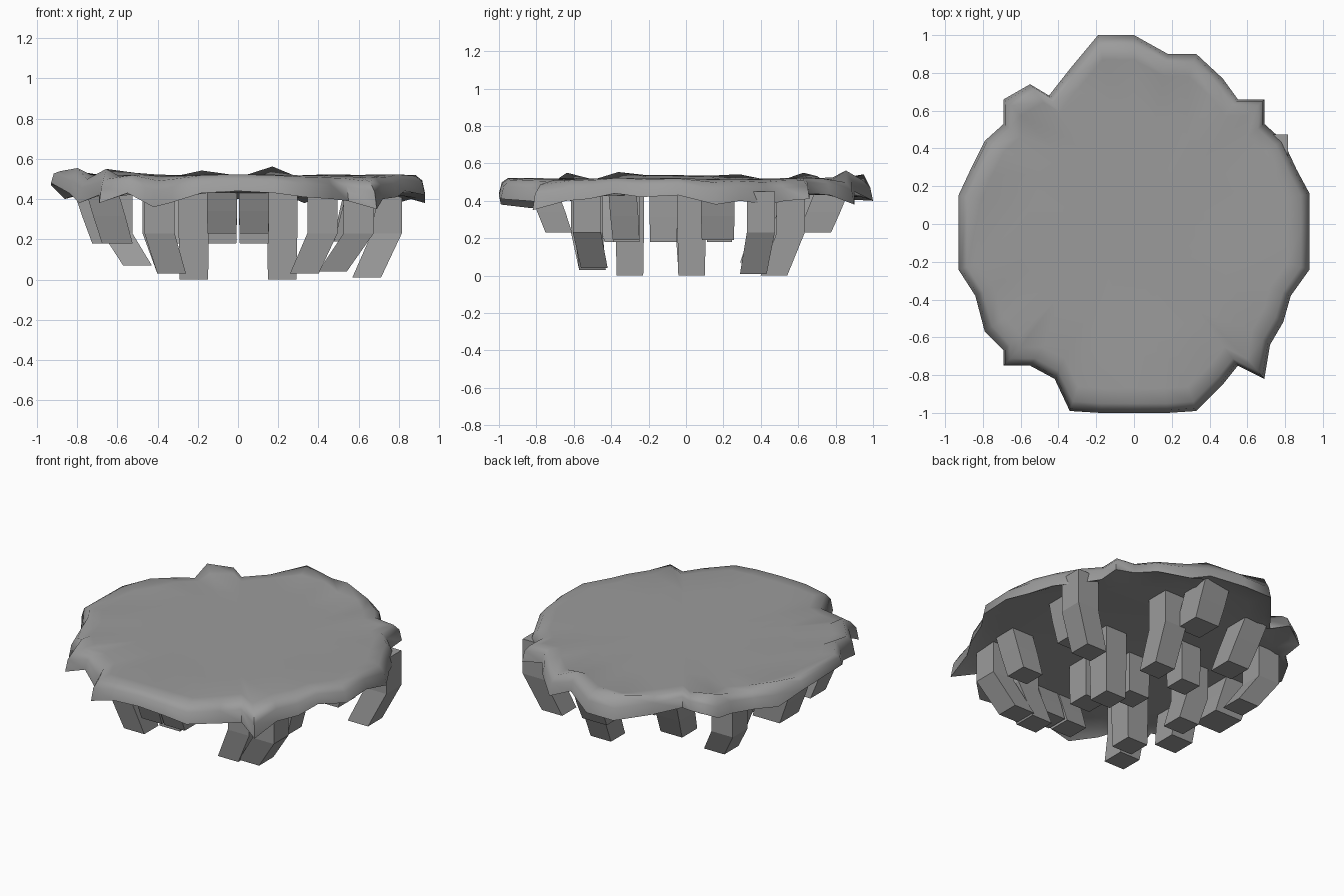
import bpy
import bmesh

default = bpy.data.objects.get("Cube")
if default:
    bpy.data.objects.remove(default, do_unlink=True)

# Single stone colour
stone = bpy.data.materials.new("grey stone")
stone.use_nodes = True
stone.diffuse_color = (0.33, 0.33, 0.33, 1)
stone.node_tree.nodes["Principled BSDF"].inputs["Base Color"].default_value = stone.diffuse_color


def make_object(name, bm):
    """Turn a bmesh into a named stone object with outward normals."""
    bmesh.ops.recalc_face_normals(bm, faces=bm.faces[:])
    mesh = bpy.data.meshes.new(name)
    bm.to_mesh(mesh)
    bm.free()
    mesh.materials.append(stone)
    obj = bpy.data.objects.new(name, mesh)
    bpy.context.collection.objects.link(obj)
    return obj


def loft(bm, rings):
    """Bridge successive closed rings of points and cap both ends."""
    loops = [[bm.verts.new(p) for p in ring] for ring in rings]
    for a, b in zip(loops, loops[1:]):
        for i in range(len(a)):
            j = (i + 1) % len(a)
            bm.faces.new((a[i], a[j], b[j], b[i]))
    bm.faces.new(loops[0])
    bm.faces.new(loops[-1])


# Ragged rim of the slab: x, y and the height of the drooping edge
rim = [
    (-.19, 1, .4), (0, 1, .4), (.18, .9, .45), (.33, .9, .38), (.47, .77, .43),
    (.55, .66, .44), (.69, .66, .41), (.69, .53, .4), (.79, .44, .38), (.86, .29, .4),
    (.93, .16, .38), (.93, -.04, .43), (.93, -.24, .42), (.83, -.38, .44), (.79, -.52, .41),
    (.72, -.64, .4), (.69, -.82, .35), (.55, -.75, .39), (.47, -.85, .4), (.33, -.99, .41),
    (.18, -1, .43), (0, -1, .44), (-.18, -1, .43), (-.34, -.99, .38), (-.42, -.82, .36),
    (-.55, -.75, .43), (-.69, -.75, .38), (-.69, -.67, .42), (-.79, -.57, .38),
    (-.84, -.38, .43), (-.93, -.24, .48), (-.93, .15, .47), (-.86, .3, .4),
    (-.79, .44, .42), (-.69, .53, .4), (-.69, .66, .42), (-.55, .74, .46),
    (-.45, .68, .43), (-.34, .82, .41),
]
# Rim points whose shoulder curls up into a low crest
crests = {0, 2, 27, 29, 32, 35}


def slab_ring(scale, height, follow, lift=0):
    """Scaled copy of the rim whose height partly follows the ragged edge."""
    return [(x * scale, y * scale, height + (z - .42) * follow + lift * (i in crests))
            for i, (x, y, z) in enumerate(rim)]


# Slab: underside, drooping lip, rounded shoulder and nearly flat top
bm = bmesh.new()
loft(bm, [
    slab_ring(.84, .43, 0),
    slab_ring(.95, .43, .6),
    slab_ring(1, .42, 1),
    slab_ring(.985, .485, .7),
    slab_ring(.95, .515, .4, .035),
    slab_ring(.87, .52, .15),
    slab_ring(.6, .517, 0),
    slab_ring(.3, .517, 0),
])
slab = make_object("rock_slab", bm)
bpy.ops.object.select_all(action="DESELECT")
slab.select_set(True)
bpy.context.view_layer.objects.active = slab
bpy.ops.object.shade_smooth_by_angle(angle=1.2)


def square(x, y, z, half):
    """Four corners of a level square."""
    return [(x - half, y - half, z), (x + half, y - half, z),
            (x + half, y + half, z), (x - half, y + half, z)]


def pillar(number, top, knee, foot, half=.075):
    """Hanging square column made of two straight lengths."""
    bm = bmesh.new()
    loft(bm, [square(*top, .45, half), square(*knee, half), square(*foot, half * .95)])
    make_object(f"hanging_pillar_{number}", bm)


# Long pillars, upright to the knee and leaning inward below: top x, y, foot x, y, z
long_pillars = [
    (-.22, -.3, -.22, -.3, 0), (.22, .03, .22, .03, 0), (.74, .4, .64, .36, .01),
    (.42, -.52, .33, -.5, .03), (-.6, .42, -.5, .36, .07), (-.4, .02, -.33, .03, .03),
    (.6, -.53, .47, -.49, .04), (.22, .56, .22, .47, 0), (-.39, -.54, -.33, -.5, .03),
]
for number, (tx, ty, fx, fy, fz) in enumerate(long_pillars, 1):
    pillar(number, (tx, ty), (tx, ty, .23), (fx, fy, fz))

# Short stubs leaning inward: top x, y, foot x, y, z, half width
stubs = [
    (.1, .78, .1, .69, .23, .09), (-.22, .18, -.22, .18, .18, .07),
    (.08, -.32, .08, -.32, .18, .075), (-.08, -.12, -.08, -.12, .18, .075),
    (-.08, -.76, -.08, -.68, .23, .075), (.08, -.76, .08, -.68, .23, .075),
    (.62, .17, .56, .17, .19, .09), (.62, -.34, .55, -.32, .19, .075),
    (-.72, 0, -.63, 0, .18, .1), (-.68, -.42, -.6, -.36, .18, .08),
    (-.34, .62, -.3, .5, .18, .08),
]
for number, (tx, ty, fx, fy, fz, half) in enumerate(stubs, len(long_pillars) + 1):
    knee = ((tx + fx) / 2, (ty + fy) / 2, (fz + .45) / 2)
    pillar(number, (tx, ty), knee, (fx, fy, fz), half)
